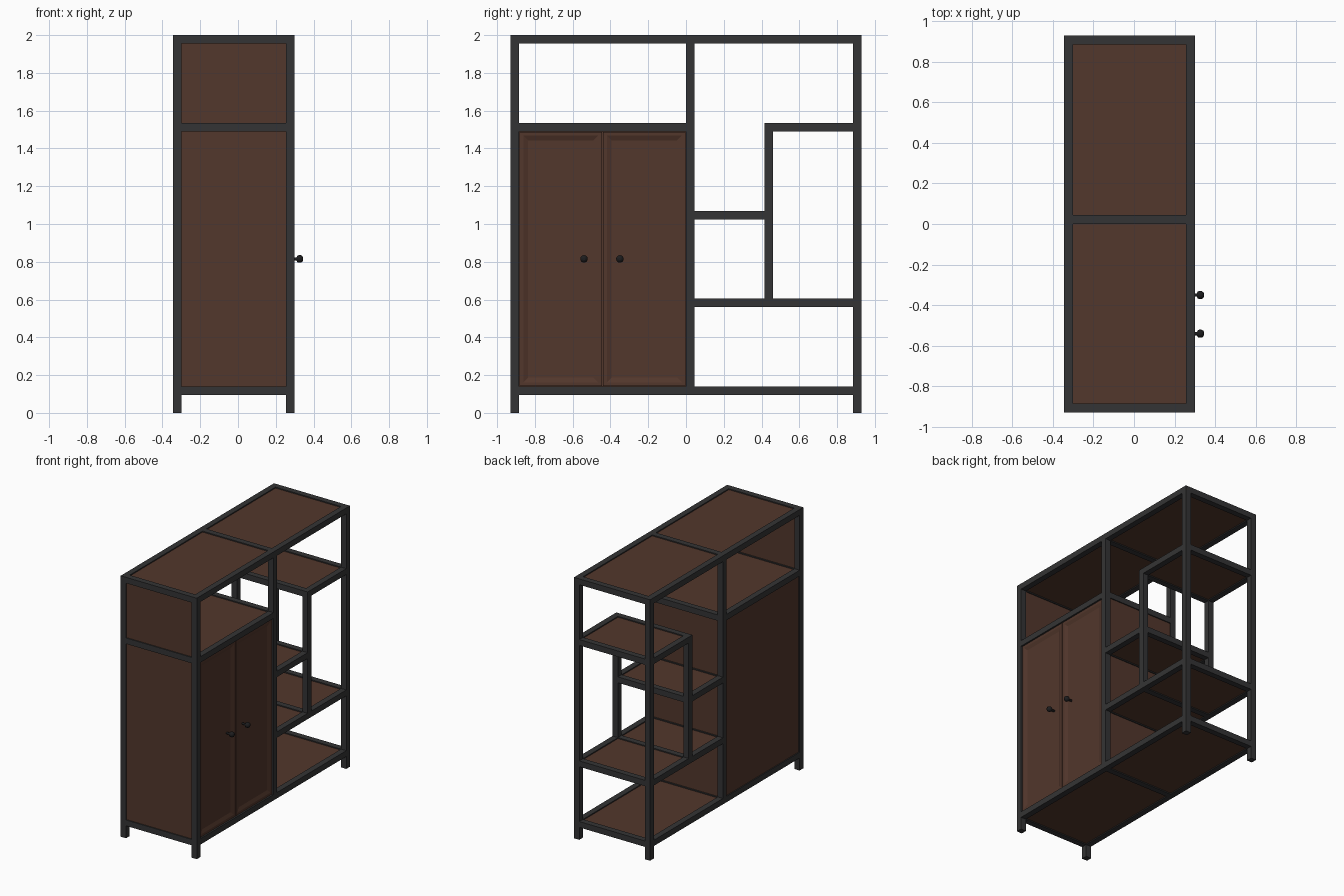
import bpy, bmesh
from mathutils import Matrix

if "Cube" in bpy.data.objects:
    bpy.data.objects.remove(bpy.data.objects["Cube"])


def mat(name, c):
    m = bpy.data.materials.new(name)
    m.diffuse_color = (*c, 1)
    m.use_nodes = True
    m.node_tree.nodes["Principled BSDF"].inputs["Base Color"].default_value = m.diffuse_color
    return m


WOOD = mat("brown_wood", (0.085, 0.038, 0.025))
METAL = mat("dark_metal", (0.034, 0.034, 0.035))
KNOB = mat("black_knob", (0.012, 0.012, 0.013))

T = 0.045                    # frame bar thickness
X0, X1 = -0.345, 0.30        # back and front of the frame
Y0, Y1 = -0.928, 0.928
YM, YP = 0.0, 0.415          # near edges of the middle post and small post
R = 0.008                    # panel recess inside the bars


def finish(bm, name, m):
    me = bpy.data.meshes.new(name)
    bm.to_mesh(me)
    bm.free()
    me.materials.append(m)
    o = bpy.data.objects.new(name, me)
    bpy.context.collection.objects.link(o)
    return o


def box(name, x, y, z, m):
    bm = bmesh.new()
    bmesh.ops.create_cube(bm, size=1)
    for v in bm.verts:
        for i, (a, b) in enumerate((x, y, z)):
            v.co[i] = a if v.co[i] < 0 else b
    return finish(bm, name, m)


def both_x(name, y, z):
    """The same bar at the back and the front of the frame."""
    box("back_" + name, (X0, X0 + T), y, z, METAL)
    box("front_" + name, (X1 - T, X1), y, z, METAL)


def shelf(name, ya, yb, z, cross):
    """Long rails, cross rails at the given y positions, panels between them."""
    both_x(name + "_rail", (ya, yb), (z, z + T))
    for y in cross:
        box(name + "_cross_rail", (X0 + T, X1 - T), (y, y + T), (z, z + T), METAL)
    ends = [ya] + [v for y in cross for v in (y, y + T)] + [yb]
    for a, b in zip(ends[::2], ends[1::2]):
        if b - a > 0.01:
            box(name + "_panel", (X0 + T, X1 - T), (a, b), (z + R, z + T - R), WOOD)


# Upright posts
both_x("left_post", (Y0, Y0 + T), (0, 2))
both_x("right_post", (Y1 - T, Y1), (0, 2))
both_x("middle_post", (YM, YM + T), (0.095, 2))
both_x("small_post", (YP, YP + T), (0.605, 1.535))

# Framed shelves
shelf("bottom", Y0, Y1, 0.095, [Y0, YM, Y1 - T])
shelf("top", Y0, Y1, 1.955, [Y0, YM, Y1 - T])
shelf("cupboard_top", Y0, YM + T, 1.49, [Y0, YM])
shelf("low_shelf", YM, Y1, 0.56, [YM, YP, Y1 - T])
shelf("middle_shelf", YM, YP + T, 1.025, [YM, YP])
shelf("high_shelf", YP, Y1, 1.49, [YP, Y1 - T])

# Side, divider and back panels of the cupboard
for name, y, z in (("side_panel", Y0, (0.14, 1.49)),
                   ("upper_side_panel", Y0, (1.535, 1.955)),
                   ("divider_panel", YM, (0.14, 1.49))):
    box(name, (X0 + T, X1 - T), (y + R, y + T - R), z, WOOD)
box("back_panel", (X0 + R, X0 + T - R), (Y0 + T, YM), (0.14, 1.49), WOOD)


# Doors with a bevelled recessed panel
def door(name, ya, yb):
    bm = bmesh.new()
    bmesh.ops.create_cube(bm, size=1)
    for v in bm.verts:
        v.co.x = 0.262 if v.co.x < 0 else 0.290
        v.co.y = ya if v.co.y < 0 else yb
        v.co.z = 0.142 if v.co.z < 0 else 1.488
    bm.normal_update()
    f = max(bm.faces, key=lambda q: q.calc_center_median().x)
    for width, depth in ((0.028, 0), (0.036, -0.010)):
        bmesh.ops.inset_region(bm, faces=[f], thickness=width, depth=depth)
    finish(bm, name, WOOD)


mid = (Y0 + T + YM) / 2
door("left_door", Y0 + T + 0.002, mid - 0.003)
door("right_door", mid + 0.003, YM - 0.002)

# Round knobs, lathed from a profile along x
PROFILE = [(0.282, 0.008), (0.310, 0.008), (0.313, 0.016), (0.320, 0.020),
           (0.332, 0.020), (0.341, 0.015), (0.345, 0.006)]
for name, y in (("left_knob", -0.54), ("right_knob", -0.35)):
    bm = bmesh.new()
    vs = [bm.verts.new((x, r, 0)) for x, r in PROFILE]
    es = [bm.edges.new(p) for p in zip(vs, vs[1:])]
    bmesh.ops.spin(bm, geom=vs + es, cent=(0, 0, 0), axis=(1, 0, 0),
                   angle=6.283185307, steps=16, use_duplicate=False)
    bmesh.ops.remove_doubles(bm, verts=bm.verts, dist=1e-5)
    bmesh.ops.holes_fill(bm, edges=bm.edges, sides=0)
    bmesh.ops.recalc_face_normals(bm, faces=bm.faces)
    bmesh.ops.transform(bm, matrix=Matrix.Translation((0, y, 0.815)), verts=bm.verts)
    for f in bm.faces:
        f.smooth = len(f.verts) == 4
    finish(bm, name, KNOB)
